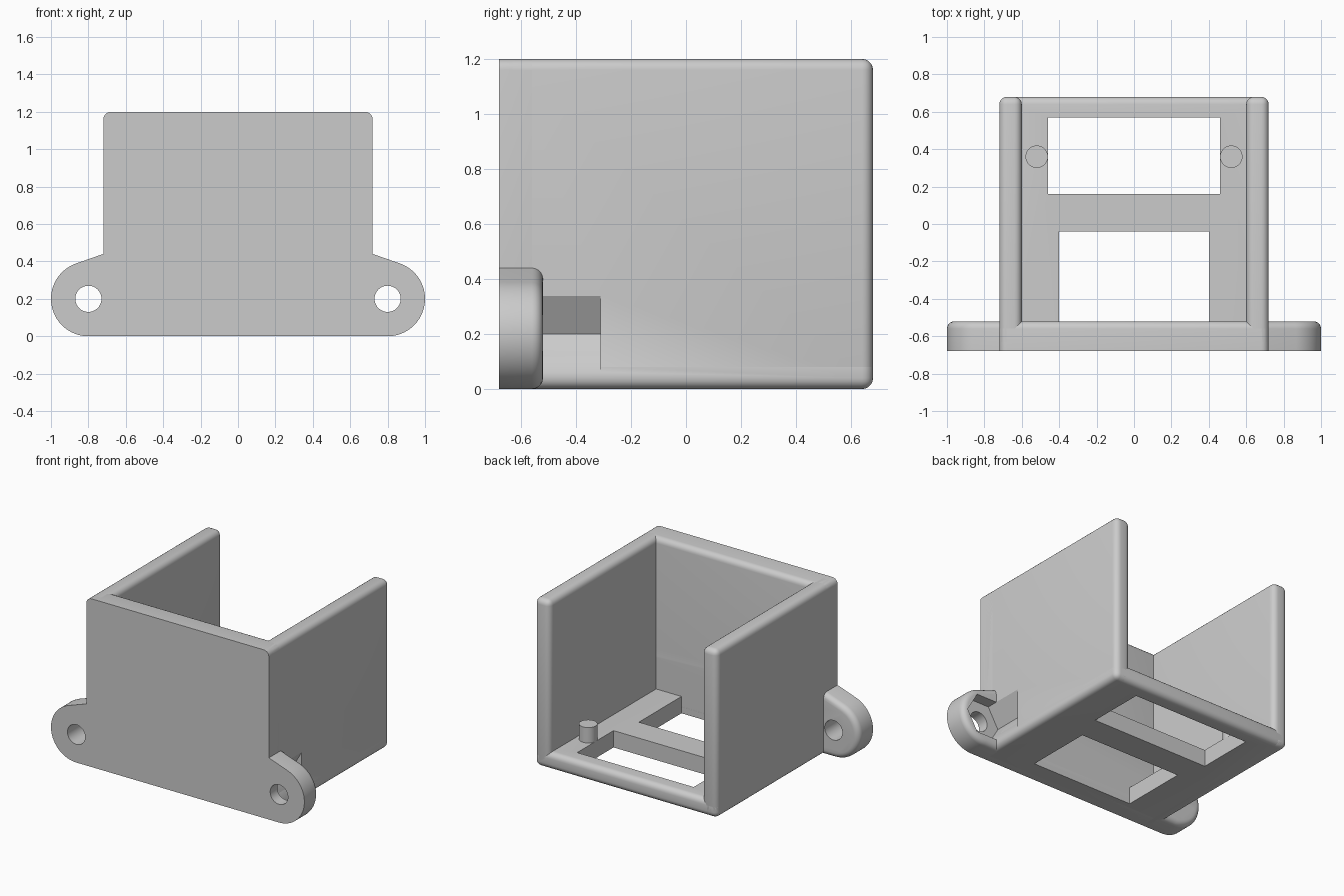
import bpy, bmesh, math
from mathutils import Matrix, Vector

cube = bpy.data.objects.get("Cube")
if cube:
    bpy.data.objects.remove(cube, do_unlink=True)

ROUND = 0.04
HALF_W, WALL, FRONT, BACK, HEIGHT = 0.72, 0.12, -0.68, 0.68, 1.2
PLATE_BACK, EMBED = -0.52, -0.63
EAR_X, EAR_Z, EAR_R = 0.8, 0.2, 0.2

grey = bpy.data.materials.new("light grey plastic")
grey.use_nodes = True
colour = (0.6, 0.6, 0.6, 1)
grey.diffuse_color = colour
grey.node_tree.nodes["Principled BSDF"].inputs["Base Color"].default_value = colour


def finish(name, bm):
    bmesh.ops.recalc_face_normals(bm, faces=bm.faces)
    mesh = bpy.data.meshes.new(name)
    bm.to_mesh(mesh)
    bm.free()
    mesh.materials.append(grey)
    obj = bpy.data.objects.new(name, mesh)
    bpy.context.collection.objects.link(obj)
    return obj


def round_edges(bm, edges):
    bmesh.ops.bevel(bm, geom=edges, offset=ROUND, segments=5, profile=0.5,
                    affect='EDGES', clamp_overlap=False)


def box(name, low, high, rounded=False):
    """Box between two corners; rounding leaves its front end square."""
    low, high = Vector(low), Vector(high)
    bm = bmesh.new()
    bmesh.ops.create_cube(bm, size=1)
    for v in bm.verts:
        v.co = [(a + b) / 2 + c * (b - a) for a, b, c in zip(low, high, v.co)]
    if rounded:
        round_edges(bm, [e for e in bm.edges
                         if max(v.co.y for v in e.verts) > low.y + 0.01])
    return finish(name, bm)


def rod(name, radius, sides, start, end):
    """Prism or cylinder between two points."""
    start, end = Vector(start), Vector(end)
    axis = end - start
    bm = bmesh.new()
    bmesh.ops.create_cone(bm, cap_ends=True, segments=sides, radius1=radius,
                          radius2=radius, depth=axis.length)
    turn = Matrix.Rotation(math.pi / 2, 4, 'X') if axis.y else Matrix()
    # a hexagon points sideways
    spin = Matrix.Rotation(math.pi / 2, 4, 'Z') if sides == 6 else Matrix()
    bm.transform(Matrix.Translation((start + end) / 2) @ turn @ spin)
    return finish(name, bm)


def activate(obj):
    bpy.ops.object.select_all(action='DESELECT')
    obj.select_set(True)
    bpy.context.view_layer.objects.active = obj


def cut(obj, cutters):
    activate(obj)
    for c in cutters:
        mod = obj.modifiers.new("cut", 'BOOLEAN')
        mod.operation = 'DIFFERENCE'
        mod.solver = 'EXACT'
        mod.object = c
        bpy.ops.object.modifier_apply(modifier=mod.name)


# Front plate: flat panel with a rounded mounting ear on each side
tangent = math.radians(70.6)
half = []
for i in range(29):
    a = -math.pi / 2 + (tangent + math.pi / 2) * i / 28
    half.append((EAR_X + EAR_R * math.cos(a), EAR_Z + EAR_R * math.sin(a)))
half += [(HALF_W, 0.44), (HALF_W, HEIGHT)]
outline = half + [(-x, z) for x, z in reversed(half)]
bm = bmesh.new()
face = bm.faces.new([bm.verts.new((x, FRONT, z)) for x, z in outline])
extruded = bmesh.ops.extrude_face_region(bm, geom=[face])
for v in extruded["geom"]:
    if isinstance(v, bmesh.types.BMVert):
        v.co.y = PLATE_BACK
bm.normal_update()
bmesh.ops.recalc_face_normals(bm, faces=bm.faces)
soft = []
for e in bm.edges:
    at_back = all(v.co.y > FRONT + 0.01 for v in e.verts)
    crosses = abs(e.verts[0].co.y - e.verts[1].co.y) > 0.01
    if at_back or (crosses and e.verts[0].co.z > HEIGHT - 0.01):
        soft.append(e)
round_edges(bm, soft)
front_plate = finish("front_plate", bm)

# Floor and side walls
floor = box("floor", (-HALF_W, EMBED, 0), (HALF_W, BACK, WALL), True)
left_wall = box("left_wall", (HALF_W - WALL, EMBED, 0), (HALF_W, BACK, HEIGHT), True)
right_wall = box("right_wall", (-HALF_W, EMBED, 0), (WALL - HALF_W, BACK, HEIGHT), True)

# Floor windows
windows = [box("rear_window_cutter", (-0.46, 0.16, -0.1), (0.46, 0.57, 0.3)),
           box("front_window_cutter", (-0.4, PLATE_BACK, -0.1), (0.4, -0.04, 0.3))]

# Bolt holes and the hexagonal nut pockets behind them
holes, pockets, pegs = [], [], []
for side, s in (("left", 1), ("right", -1)):
    x = s * EAR_X
    holes.append(rod(side + "_hole_cutter", 0.07, 40, (x, -0.8, EAR_Z), (x, -0.4, EAR_Z)))
    pockets.append(rod(side + "_pocket_cutter", 0.16, 6, (x, -0.6, EAR_Z), (x, -0.31, EAR_Z)))
    # Locating peg on the floor
    pegs.append(rod(side + "_peg", 0.06, 32, (s * 0.52, 0.36, 0.1), (s * 0.52, 0.36, 0.23)))

cut(front_plate, holes + pockets)
cut(floor, windows + pockets)
cut(left_wall, pockets[:1])
cut(right_wall, pockets[1:])
for c in windows + holes + pockets:
    bpy.data.objects.remove(c, do_unlink=True)

for part in [front_plate, floor, left_wall, right_wall] + pegs:
    activate(part)
    bpy.ops.object.shade_smooth_by_angle(angle=math.radians(30))
